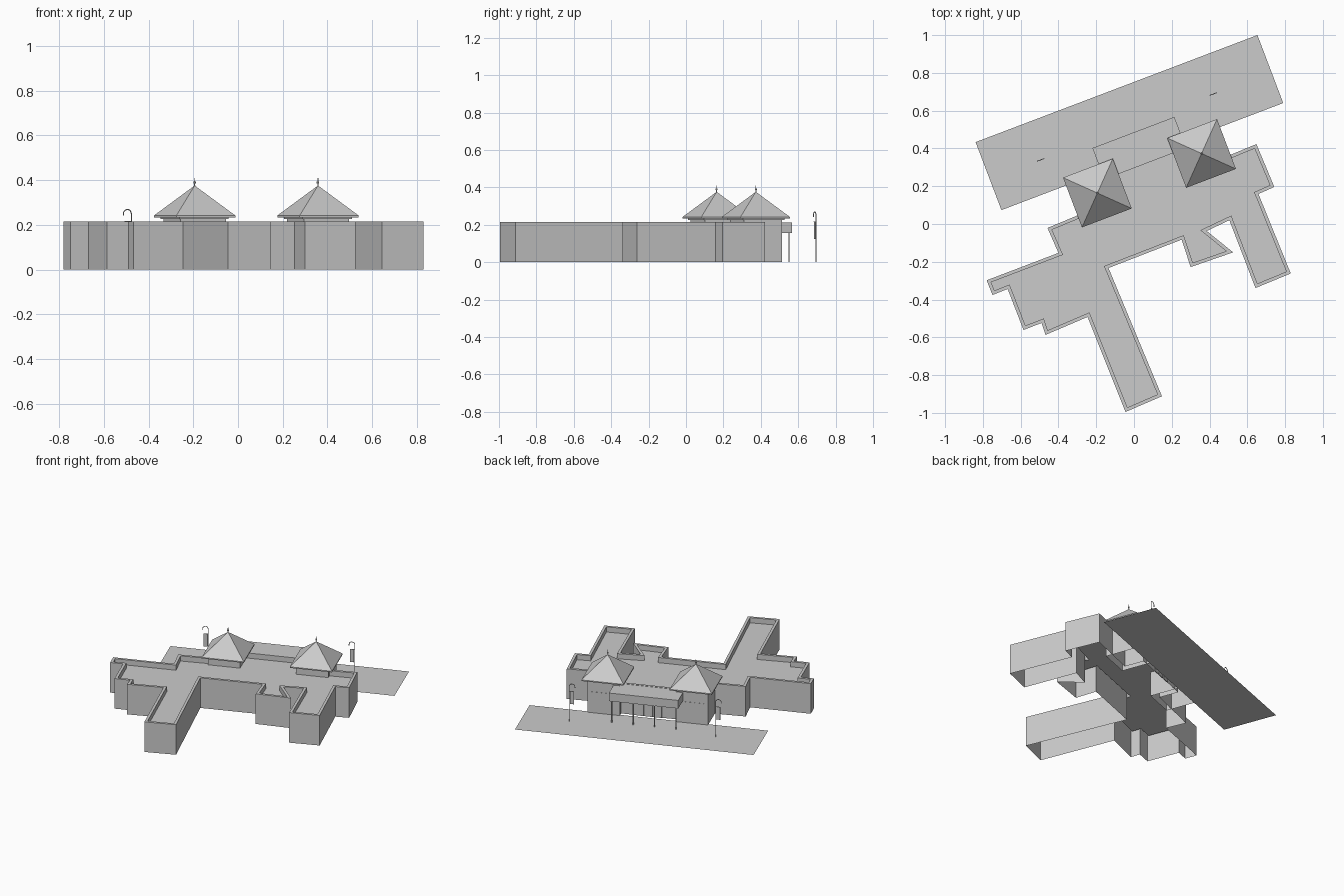
import bpy, bmesh, math
from mathutils import Vector, Matrix

if "Cube" in bpy.data.objects:
    bpy.data.objects.remove(bpy.data.objects["Cube"])

ANG = math.radians(20.8)
ROT = Matrix.Rotation(ANG, 4, 'Z')


def make(name, bm, rotate=True):
    """Turn a bmesh into an object, optionally in the site's rotated frame."""
    bmesh.ops.recalc_face_normals(bm, faces=bm.faces)
    me = bpy.data.meshes.new(name)
    bm.to_mesh(me)
    bm.free()
    ob = bpy.data.objects.new(name, me)
    bpy.context.collection.objects.link(ob)
    if rotate:
        ob.matrix_world = ROT
    return ob


def box(name, u, v, z):
    bm = bmesh.new()
    bmesh.ops.create_cube(bm, size=1)
    for p in bm.verts:
        p.co = [lo + (c + 0.5) * (hi - lo) for c, (lo, hi) in zip(p.co, (u, v, z))]
    return make(name, bm)


def cone(name, u, v, z0, z1, r0, r1, sides, turn=0):
    bm = bmesh.new()
    m = Matrix.Translation((u, v, (z0 + z1) / 2)) @ Matrix.Rotation(turn, 4, 'Z')
    bmesh.ops.create_cone(bm, cap_ends=True, segments=sides, radius1=r0,
                          radius2=r1, depth=z1 - z0, matrix=m)
    return make(name, bm)


def inset(pts, d):
    """Mitred inward offset of a counter-clockwise outline."""
    out = []
    for i, p in enumerate(pts):
        a = (p - pts[i - 1]).normalized()
        b = (pts[(i + 1) % len(pts)] - p).normalized()
        na, nb = Vector((-a.y, a.x)), Vector((-b.y, b.x))
        out.append(p + (na + nb) * d / (1 + na.dot(nb)))
    return out


# Main building: open-bottomed walls, parapet and sunken flat roof
outline = [Vector(p) for p in (
    (-.045, -.995), (.148, -.912), (-.135, -.233), (.252, -.083), (.3, -.228),
    (.525, -.15), (.385, -.037), (.505, .02), (.643, -.339), (.83, -.262),
    (.659, .159), (.743, .196), (.648, .423), (.319, .287), (.269, .418),
    (-.161, .254), (-.111, .124), (-.458, -.021), (-.4, -.153), (-.78, -.298),
    (-.749, -.376), (-.669, -.344), (-.585, -.561), (-.489, -.524),
    (-.468, -.587), (-.246, -.492))]
inner = inset(outline, 0.018)
bm = bmesh.new()
rings = [[bm.verts.new((p.x, p.y, z)) for p in ring]
         for ring, z in ((outline, 0), (outline, .215), (inner, .215), (inner, .178))]
n = len(outline)
for lo, hi in zip(rings, rings[1:]):
    for i in range(n):
        j = (i + 1) % n
        bm.faces.new((lo[i], lo[j], hi[j], hi[i]))
bm.faces.new(rings[-1])
make("main_building", bm, rotate=False)

# Forecourt paving
bm = bmesh.new()
bm.faces.new([bm.verts.new(p) for p in
              ((-.63, .318, 0), (.966, .318, 0), (.966, .703, 0), (-.63, .703, 0))])
make("forecourt", bm)

# Two entrance towers with pyramid roofs
V = .222
for side, u in (("left", -.123), ("right", .467)):
    h = .108
    body = box(side + "_tower_body", (u - h, u + h), (V - h, V + h), (0, .232))
    bm = bmesh.new()
    bm.from_mesh(body.data)
    bmesh.ops.delete(bm, geom=[f for f in bm.faces if f.normal.z < -.9], context='FACES')
    bm.to_mesh(body.data)
    bm.free()
    box(side + "_tower_cornice", (u - .118, u + .118), (V - .118, V + .118), (.226, .236))
    box(side + "_tower_eave", (u - .141, u + .141), (V - .141, V + .141), (.234, .242))
    cone(side + "_tower_roof", u, V, .242, .376, .141 * math.sqrt(2), 0, 4, math.pi / 4)
    cone(side + "_finial_mast", u, V, .37, .41, .003, .0015, 8)
    cone(side + "_finial_knob", u, V, .385, .393, .006, .006, 8)
    for k in (-1, 0, 1):
        box(side + "_tower_window", (u + k * .06 - .022, u + k * .06 + .022),
            (V + h - .002, V + h + .002), (.05, .15))

# Entrance canopy, its posts and the doors behind
box("canopy", (-.063, .401), (.285, .454), (.155, .213))
for i in range(4):
    cone("canopy_post", -.045 + i * .143, .443, 0, .16, .004, .004, 8)
for i in range(3):
    u = .112 + i * .06
    box("entrance_door", (u - .025, u + .025), (.293, .299), (0, .12))

# Hooked lamp posts with hanging banners
for x, y in ((-.477, .346), (.438, .695)):
    base = ROT.inverted() @ Vector((x, y, 0))
    r = .019
    path = [(0, 0), (0, .25)]
    path += [(-r + r * math.cos(a), .25 + r * math.sin(a))
             for a in (math.pi * k / 8 for k in range(1, 9))]
    path.append((-2 * r, .242))
    cu = bpy.data.curves.new("lamp_post", 'CURVE')
    cu.dimensions = '3D'
    cu.bevel_depth = .0025
    cu.bevel_resolution = 1
    cu.use_fill_caps = True
    sp = cu.splines.new('POLY')
    sp.points.add(len(path) - 1)
    for pt, (du, z) in zip(sp.points, path):
        pt.co = (base.x + du, base.y, z, 1)
    ob = bpy.data.objects.new("lamp_post", cu)
    bpy.context.collection.objects.link(ob)
    ob.matrix_world = ROT
    box("banner_rod", (base.x - .033, base.x), (base.y - .0015, base.y + .0015), (.214, .217))
    box("banner", (base.x - .031, base.x - .004), (base.y - .001, base.y + .001), (.125, .215))
